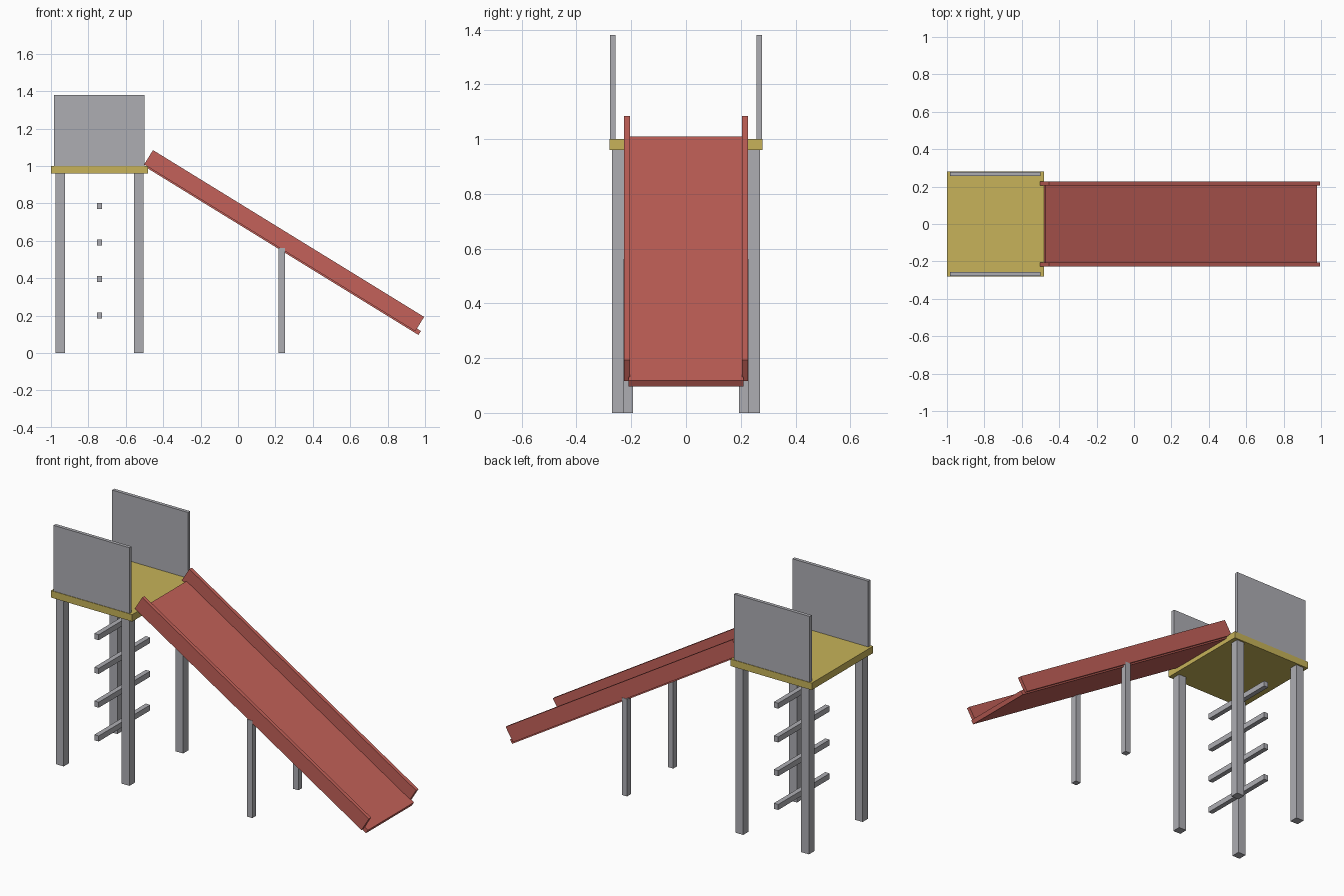
import bpy
from math import radians
from mathutils import Matrix, Vector

cube = bpy.data.objects.get("Cube")
if cube:
    bpy.data.objects.remove(cube, do_unlink=True)


def material(name, rgb):
    mat = bpy.data.materials.new(name)
    mat.use_nodes = True
    mat.diffuse_color = (*rgb, 1)
    mat.node_tree.nodes["Principled BSDF"].inputs["Base Color"].default_value = (*rgb, 1)
    return mat


grey = material("grey metal", (0.42, 0.42, 0.45))
yellow = material("yellow deck", (0.57, 0.45, 0.10))
red = material("red slide", (0.55, 0.12, 0.10))


def box(name, mat, low, high, frame=Matrix()):
    """Box between two corners, given in the coordinates of a frame."""
    low, high = Vector(low), Vector(high)
    bpy.ops.mesh.primitive_cube_add(size=1)
    obj = bpy.context.object
    obj.name = name
    size = Matrix.Diagonal((*(high - low), 1))
    obj.data.transform(Matrix.Translation((low + high) / 2) @ size)
    obj.matrix_world = frame
    obj.data.materials.append(mat)
    return obj


# Tower deck
box("deck", yellow, (-1, -0.28, 0.96), (-0.48, 0.28, 1.0))

# Ladder rungs under the deck
for i in range(4):
    z = 0.2 + i * 0.195
    box(f"rung_{i + 1}", grey, (-0.754, -0.235, z - 0.016), (-0.726, 0.235, z + 0.016))

# Slide frame: x runs down the slope, z is square to it, origin at the lower lip
slope = Matrix.Translation((0.978, 0, 0.118)) @ Matrix.Rotation(radians(31.6), 4, "Y")
box("slide_floor", red, (-1.703, -0.21, -0.025), (0, 0.21, 0), slope)

# Parts on both sides
for side, s in (("left", 1), ("right", -1)):
    def pair(name, mat, x, y, z, frame=Matrix()):
        ys = sorted(s * v for v in y)
        box(f"{side}_{name}", mat, (x[0], ys[0], z[0]), (x[1], ys[1], z[1]), frame)

    pair("ladder_side_leg", grey, (-0.975, -0.925), (0.22, 0.27), (0, 0.96))
    pair("slide_side_leg", grey, (-0.555, -0.505), (0.22, 0.27), (0, 0.96))
    pair("guard_panel", grey, (-0.985, -0.5), (0.257, 0.277), (1.0, 1.38))
    pair("slide_support", grey, (0.217, 0.251), (0.193, 0.228), (0, 0.562))
    pair("slide_wall", red, (-1.727, -0.025), (0.205, 0.226), (-0.017, 0.073), slope)
